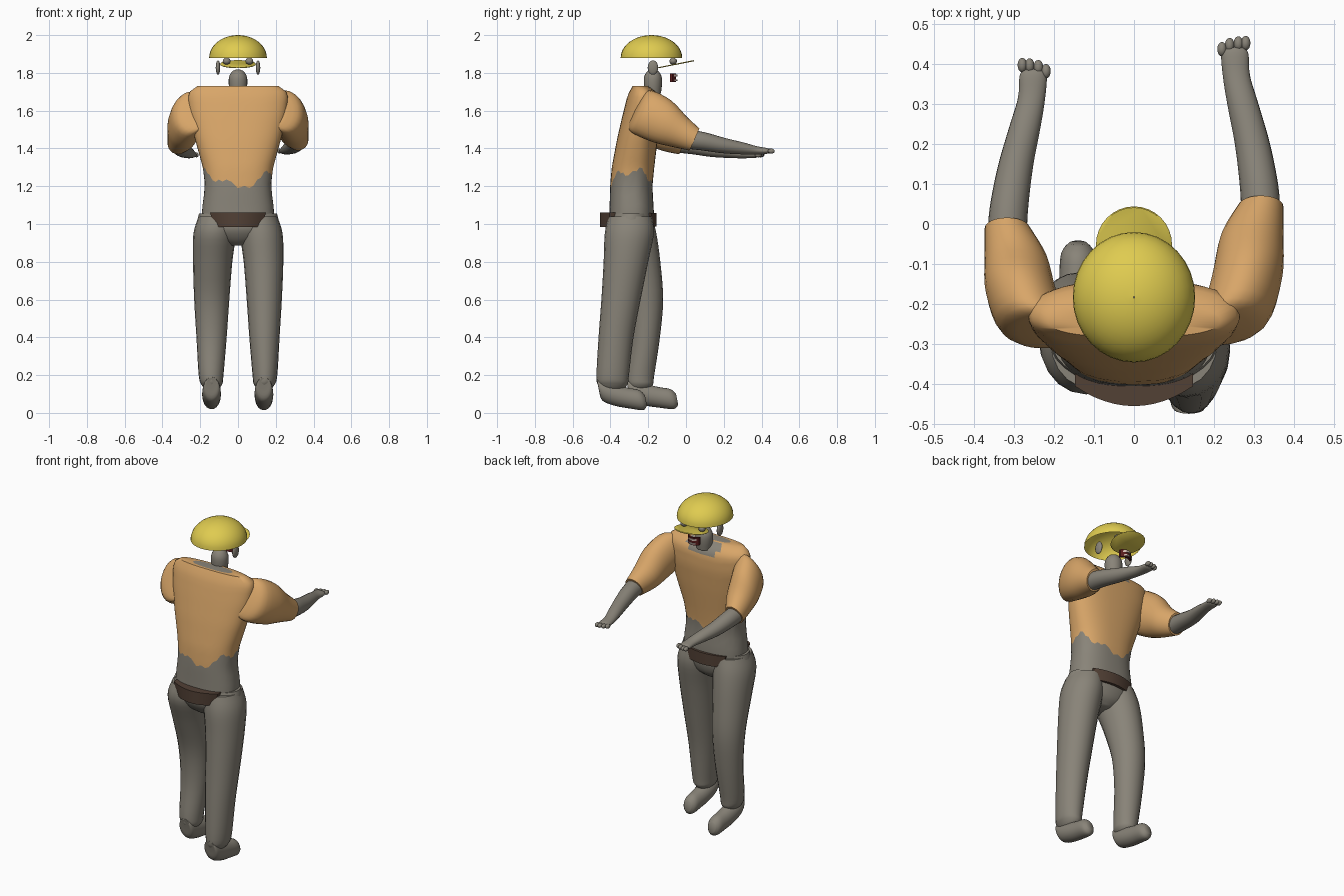
import bpy, bmesh, math
from mathutils import Vector

if "Cube" in bpy.data.objects:
    bpy.data.objects.remove(bpy.data.objects["Cube"])


def material(name, rgb):
    m = bpy.data.materials.new(name)
    m.diffuse_color = (*rgb, 1)
    m.use_nodes = True
    m.node_tree.nodes["Principled BSDF"].inputs["Base Color"].default_value = m.diffuse_color
    return m


SKIN = material("grey skin", (0.25, 0.23, 0.19))
SHIRT = material("orange shirt", (0.69, 0.38, 0.14))
CAP = material("yellow cap", (0.74, 0.60, 0.08))
BELT = material("brown leather", (0.085, 0.052, 0.036))
MOUTH = material("dark red mouth", (0.10, 0.012, 0.012))
TEETH = material("pale teeth", (0.62, 0.50, 0.44))


def finish(name, bm, mats, angle=50):
    bmesh.ops.recalc_face_normals(bm, faces=bm.faces)
    me = bpy.data.meshes.new(name)
    bm.to_mesh(me)
    bm.free()
    ob = bpy.data.objects.new(name, me)
    bpy.context.collection.objects.link(ob)
    for m in mats:
        me.materials.append(m)
    bpy.ops.object.select_all(action='DESELECT')
    ob.select_set(True)
    bpy.context.view_layer.objects.active = ob
    bpy.ops.object.shade_smooth_by_angle(angle=math.radians(angle))
    return ob


def skin_rows(bm, rows, caps=True):
    vs = [[bm.verts.new(p) for p in r] for r in rows]
    n = len(rows[0])
    for a, b in zip(vs, vs[1:]):
        for i in range(n):
            j = (i + 1) % n
            bm.faces.new((a[i], a[j], b[j], b[i]))
    if caps:
        bm.faces.new(vs[0])
        bm.faces.new(vs[-1])


def catmull(rings, k=4):
    out = []
    for i in range(len(rings) - 1):
        p0, p1, p2, p3 = (rings[max(0, min(len(rings) - 1, i + d))] for d in (-1, 0, 1, 2))
        for s in range(k):
            t = s / k
            out.append([0.5 * (2 * b + (c - a) * t + (2 * a - 5 * b + 4 * c - d) * t * t
                               + (3 * b - a - 3 * c + d) * t ** 3)
                        for a, b, c, d in zip(p0, p1, p2, p3)])
    return out + [list(rings[-1])]


def loft(name, rings, mat, axis='z', tilt=0.0, n=20):
    """rings: centre x, y, z and two radii, stacked along z or y"""
    rows = []
    for x, y, z, a, b in catmull(rings):
        row = []
        for i in range(n):
            t = 2 * math.pi * i / n
            u, v = a * math.cos(t), b * math.sin(t)
            row.append((x + u, y + v, z) if axis == 'z' else (x + u, y + tilt * v, z + v))
        rows.append(row)
    bm = bmesh.new()
    skin_rows(bm, rows)
    return finish(name, bm, [mat])


def ball(name, loc, size, mat):
    bm = bmesh.new()
    bmesh.ops.create_uvsphere(bm, u_segments=16, v_segments=10, radius=1)
    for v in bm.verts:
        v.co = Vector([l + s * c for l, s, c in zip(loc, size, v.co)])
    return finish(name, bm, [mat])


def curved_plate(name, y_mid, y_end, half, z0, z1, thick, mat, taper=0.0):
    """upright band bowed along y"""
    bm = bmesh.new()
    rows = []
    s = 1 if y_mid > y_end else -1
    for i in range(13):
        f = i / 6 - 1
        y = y_mid + (y_end - y_mid) * f * f
        xt, xb = f * half, f * half * (1 - taper)
        rows.append([(xt, y, z1), (xb, y, z0), (xb, y - s * thick, z0), (xt, y - s * thick, z1)])
    skin_rows(bm, rows)
    return finish(name, bm, [mat], 35)


# torso: grey waist and ragged shirt, profile is z, half width, back y, front y
PROFILE = [(0.98, .19, -.41, -.175), (1.06, .193, -.405, -.17), (1.2, .174, -.402, -.178),
           (1.3, .186, -.393, -.168), (1.45, .228, -.365, -.15), (1.58, .258, -.335, -.138),
           (1.67, .265, -.312, -.142), (1.715, .25, -.295, -.165), (1.73, .215, -.283, -.2)]


def section(z):
    for p, q in zip(PROFILE, PROFILE[1:]):
        if z <= q[0] + 1e-6:
            t = (z - p[0]) / (q[0] - p[0])
            return [a + (b - a) * t for a, b in zip(p, q)][1:]
    return PROFILE[-1][1:]


def sgn_pow(v, e):
    return math.copysign(abs(v) ** e, v)


N, LOW, HIGH = 48, 5, 16
rows = []
for r in range(LOW + HIGH + 1):
    row = []
    for i in range(N):
        t = 2 * math.pi * i / N
        hem = 1.19 + 0.09 * abs(math.cos(t)) + 0.022 * (0, 1, 0, -1)[i // 2 % 4]
        z = 0.98 + (hem - 0.98) * r / LOW if r <= LOW else hem + (1.73 - hem) * (r - LOW) / HIGH
        w, y0, y1 = section(z)
        row.append((w * sgn_pow(math.cos(t), .8),
                    (y0 + y1) / 2 + (y1 - y0) / 2 * sgn_pow(math.sin(t), .85), z))
    rows.append(row)
rows.append([(x * .6, -.242 + (y + .242) * .7, 1.731) for x, y, z in rows[-1]])
bm = bmesh.new()
skin_rows(bm, rows)
bm.faces.ensure_lookup_table()
for k, f in enumerate(bm.faces):
    c = f.calc_center_median()
    collar = c.z > 1.675 and c.y > -.2 and abs(c.x) < .1
    f.material_index = 1 if LOW * N <= k < (LOW + HIGH + 1) * N and not collar else 0
finish("torso", bm, [SKIN, SHIRT])

# hips and legs
loft("hips", [(0, -.29, .885, .05, .06), (0, -.292, .92, .15, .1), (0, -.297, .98, .215, .125),
              (0, -.29, 1.055, .207, .118)], SKIN, n=32)


def leg(side, name, spans):
    """spans: z, back y, front y, inner x, outer x"""
    loft(name, [(side * (i + o) / 2, (a + b) / 2, z, (o - i) / 2, (b - a) / 2)
                for z, a, b, i, o in spans], SKIN)


leg(1, "right_leg", [(1.04, -.41, -.18, .01, .208), (.95, -.43, -.17, .01, .236),
                     (.8, -.436, -.2, .03, .24), (.6, -.448, -.24, .046, .232),
                     (.4, -.463, -.278, .06, .22), (.2, -.474, -.302, .077, .208),
                     (.15, -.467, -.31, .084, .194), (.12, -.44, -.34, .11, .17)])
leg(-1, "left_leg", [(1.04, -.41, -.18, .01, .208), (.95, -.425, -.157, .01, .236),
                     (.8, -.37, -.136, .03, .238), (.6, -.305, -.121, .046, .232),
                     (.4, -.29, -.138, .06, .22), (.2, -.314, -.168, .077, .208),
                     (.15, -.31, -.175, .084, .194), (.12, -.29, -.2, .11, .17)])


# feet, lying along y
def foot(x, heel, toe, lift, name):
    spec = [(0, .15, .02, .03), (.04, .128, .043, .062), (.3, .1, .05, .062),
            (.65, .078, .047, .056), (.9, .068, .042, .053), (1, .066, .022, .028)]
    loft(name, [(x, heel + (toe - heel) * f, z + lift * f, a, b) for f, z, a, b in spec],
         SKIN, 'y', -.2)


foot(.137, -.466, -.212, 0, "right_foot")
foot(-.14, -.31, -.047, .006, "left_foot")

# arms reaching forward, the left one held slightly back and lower
SLEEVE = [(.19, -.27, 1.6, .06, .08), (.25, -.235, 1.595, .085, .112), (.283, -.13, 1.545, .088, .11),
          (.295, -.03, 1.487, .078, .08), (.317, .045, 1.447, .056, .058)]
FOREARM = [(.317, .03, 1.447, .049, .05), (.312, .1, 1.436, .048, .047), (.296, .2, 1.415, .044, .04),
           (.272, .3, 1.4, .039, .031), (.256, .37, 1.39, .034, .022), (.252, .425, 1.386, .034, .016),
           (.252, .44, 1.386, .024, .008)]
for side, word in ((1, "right"), (-1, "left")):
    dy, dz = (0, 0) if side > 0 else (-.055, -.02)
    loft(word + "_sleeve", [(side * x, y + dy * min(1, i / 3), z + dz * min(1, i / 3), a, b)
                            for i, (x, y, z, a, b) in enumerate(SLEEVE)], SHIRT, 'y', .45, 24)
    loft(word + "_forearm", [(side * x, y + dy, z + dz, a, b) for x, y, z, a, b in FOREARM],
         SKIN, 'y', .2)
    for k, (x, y) in enumerate(((.22, .437), (.239, .447), (.261, .451), (.279, .452))):
        ball(f"{word}_finger_{k + 1}", (side * x, y + dy, 1.386 + dz), (.012, .018, .013), SKIN)
    # ears and eyes
    ball(word + "_ear", (side * .106, -.175, 1.828), (.012, .028, .038), SKIN)
    ball(word + "_eye", (side * .06, -.068, 1.862), (.021, .02, .018), SKIN)

# neck
loft("neck", [(0, -.175, 1.69, .042, .042), (0, -.175, 1.74, .049, .048), (0, -.175, 1.78, .047, .046),
              (0, -.175, 1.808, .03, .03), (0, -.175, 1.818, .008, .008)], SKIN)

# cap dome (open below) and tilted peak
bm = bmesh.new()
skin_rows(bm, [[(r * .153 * math.cos(i * math.pi / 16), -.183 + r * .163 * math.sin(i * math.pi / 16),
                 1.88 + .12 * h) for i in range(32)]
               for r, h in [(math.cos(a * math.pi / 20), math.sin(a * math.pi / 20)) for a in range(10)]
               + [(.01, 1)]], caps=False)
finish("cap_dome", bm, [CAP])
bm = bmesh.new()
skin_rows(bm, [[(r * .095 * math.cos(i * math.pi / 16), -.052 + r * .096 * math.sin(i * math.pi / 16),
                 1.846 + dz + .019 * r * math.sin(i * math.pi / 16)) for i in range(32)]
               for r, dz in ((.97, -.003), (1, 0), (.97, .003))])
finish("cap_peak", bm, [CAP])

# belt, back and front pieces
curved_plate("belt_back", -.455, -.405, .148, .985, 1.06, .06, BELT, .14)
curved_plate("belt_front", -.155, -.185, .135, .988, 1.058, .05, BELT, .1)

# open mouth with two rows of teeth
curved_plate("mouth", -.052, -.072, .038, 1.752, 1.798, .012, MOUTH)
curved_plate("upper_teeth", -.045, -.066, .03, 1.781, 1.791, .009, TEETH)
curved_plate("lower_teeth", -.045, -.066, .028, 1.758, 1.766, .009, TEETH)
